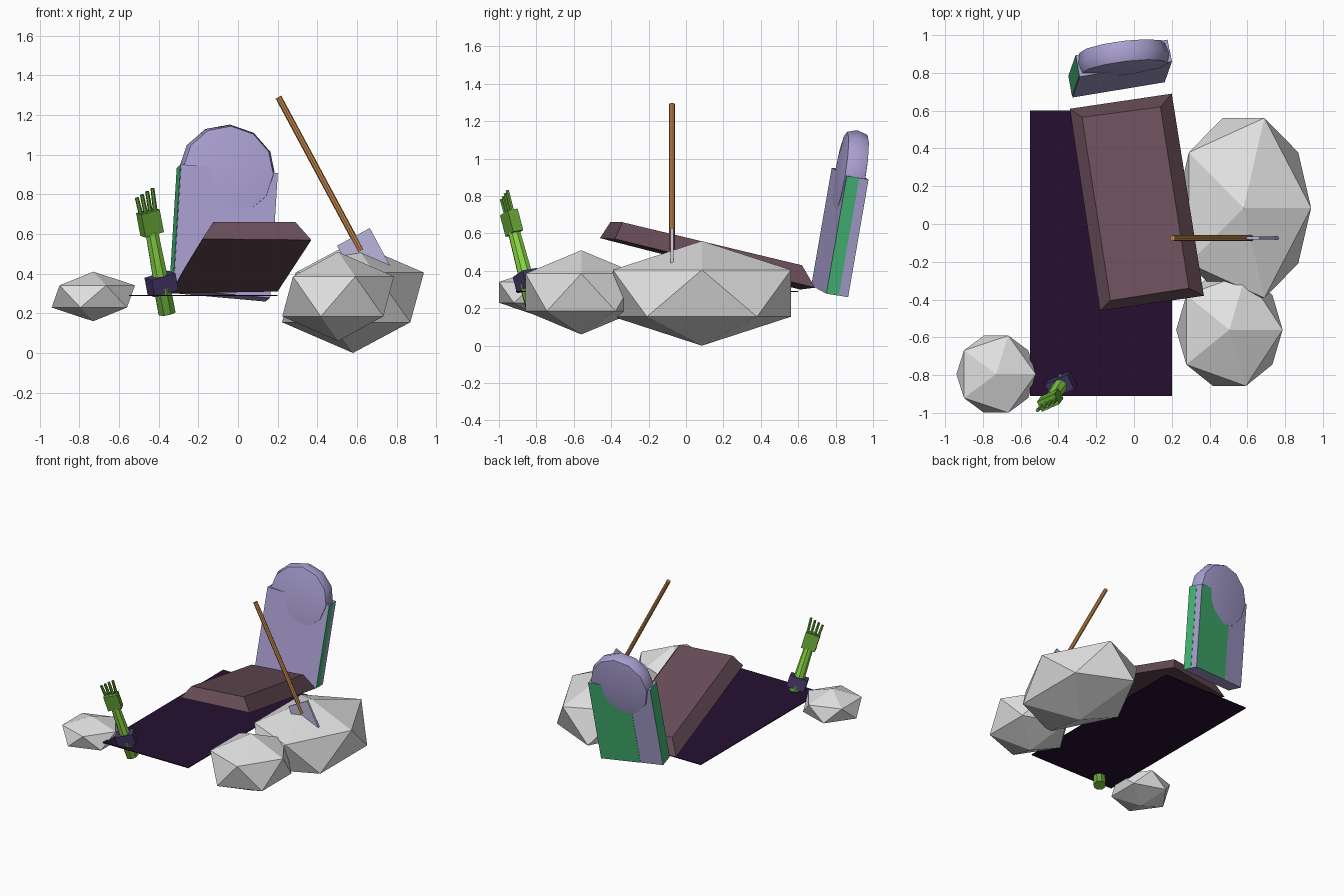
import bpy, bmesh, math
from mathutils import Matrix, Vector

if "Cube" in bpy.data.objects:
    bpy.data.objects.remove(bpy.data.objects["Cube"])


def material(name, rgb):
    m = bpy.data.materials.new(name)
    m.diffuse_color = (*rgb, 1)
    m.use_nodes = True
    m.node_tree.nodes["Principled BSDF"].inputs["Base Color"].default_value = m.diffuse_color
    return m


ROCK = material("pale grey rock", (0.75, 0.75, 0.75))
STONE = material("lilac stone", (0.40, 0.35, 0.64))
MOSS = material("moss green", (0.06, 0.47, 0.18))
WOOD = material("plum wood", (0.144, 0.077, 0.10))
SOIL = material("dark soil", (0.019, 0.005, 0.031))
HANDLE = material("tan handle", (0.56, 0.25, 0.07))
STEEL = material("pale steel", (0.50, 0.47, 0.72))
CLOTH = material("purple cloth", (0.06, 0.04, 0.14))
SKIN = material("bright green skin", (0.26, 0.70, 0.06))
SKIN_DARK = material("dark green skin", (0.14, 0.39, 0.04))


def frame(origin, x, z):
    """Matrix with the given local z, and local x as near as possible to x."""
    z = Vector(z).normalized()
    y = z.cross(Vector(x)).normalized()
    x = y.cross(z)
    m = Matrix((x, y, z)).transposed().to_4x4()
    m.translation = origin
    return m


def finish(name, bm, mat, matrix=Matrix(), smooth=None):
    bmesh.ops.recalc_face_normals(bm, faces=bm.faces)
    me = bpy.data.meshes.new(name)
    bm.to_mesh(me)
    bm.free()
    me.transform(matrix)
    me.materials.append(mat)
    ob = bpy.data.objects.new(name, me)
    bpy.context.collection.objects.link(ob)
    if smooth:
        bpy.ops.object.select_all(action='DESELECT')
        ob.select_set(True)
        bpy.context.view_layer.objects.active = ob
        bpy.ops.object.shade_smooth_by_angle(angle=math.radians(smooth))
    return ob


def box(name, size, centre, matrix, mat):
    bm = bmesh.new()
    bmesh.ops.create_cube(bm, size=1)
    m = matrix @ Matrix.Translation(centre) @ Matrix.Diagonal((*size, 1))
    return finish(name, bm, mat, m)


def tube(name, r1, r2, z1, z2, sides, matrix, mat):
    bm = bmesh.new()
    bmesh.ops.create_cone(bm, cap_ends=True, segments=sides, radius1=r1,
                          radius2=r2, depth=z2 - z1)
    return finish(name, bm, mat, matrix @ Matrix.Translation((0, 0, (z1 + z2) / 2)), 30)


# Soil sheet
box("soil", (0.75, 1.51, 0.006), (-0.175, -0.155, 0.29), Matrix(), SOIL)

# Rocks: squashed icosahedra
for name, c, r in (("large_rock", (0.58, 0.085, 0.28), (0.40, 0.56, 0.28)),
                   ("front_rock", (0.505, -0.56, 0.285), (0.315, 0.35, 0.225)),
                   ("left_rock", (-0.73, -0.795, 0.285), (0.235, 0.24, 0.125))):
    bm = bmesh.new()
    bmesh.ops.create_icosphere(bm, subdivisions=1, radius=1)
    finish(name, bm, ROCK, Matrix.Translation(c) @ Matrix.Diagonal((*r, 1)))

# Coffin lid: tilted slab with sloping sides
rings = [[(-0.34, 0.61, 0.30), (0.20, 0.69, 0.31), (0.37, -0.38, 0.57), (-0.18, -0.46, 0.575)],
         [(-0.275, 0.565, 0.42), (0.14, 0.62, 0.43), (0.29, -0.34, 0.66), (-0.125, -0.405, 0.66)]]
bm = bmesh.new()
low, top = [[bm.verts.new(p) for p in ring] for ring in rings]
bm.faces.new(low)
bm.faces.new(top)
for i in range(4):
    j = (i + 1) % 4
    bm.faces.new((low[i], low[j], top[j], top[i]))
finish("coffin_lid", bm, WOOD)

# Gravestone block, in its leaning frame (origin at front bottom middle)
W, T, H = 0.494, 0.118, 0.64
lean = frame((-0.0825, 0.71, 0.30), (0.98, 0.16, -0.10), (0.06, 0.17, 0.98))
box("gravestone", (W, T, H), (0, T / 2, H / 2), lean, STONE)

# Moss plates on the left, right and back of the block
P = 0.004
box("moss_left", (P, T * 0.94, H), (-W / 2, T * 0.53, H / 2), lean, MOSS)
box("moss_right", (P, T * 0.58, H), (W / 2, T * 0.29, H / 2), lean, MOSS)
box("moss_back", (W * 0.64, P, H), (W * 0.18, T, H / 2), lean, MOSS)

# Rounded head of the gravestone: a thick faceted disc, half sunk in the block
R = 0.246
profile = [(-0.066, 0), (-0.062, 0.62), (-0.052, 0.93), (0, 1),
           (0.058, 0.93), (0.068, 0.62), (0.072, 0)]
bm = bmesh.new()
line = [bm.verts.new((r * R, y, 0)) for y, r in profile]
edges = [bm.edges.new(pair) for pair in zip(line, line[1:])]
bmesh.ops.spin(bm, geom=line + edges, axis=(0, 1, 0), cent=(0, 0, 0),
               angle=2 * math.pi, steps=10 + 2)
bmesh.ops.remove_doubles(bm, verts=bm.verts, dist=0.0005)
finish("gravestone_head", bm, STONE,
       lean @ Matrix.Translation((0, T / 2, H - 0.01)) @ Matrix.Rotation(math.radians(-3), 4, 'Z'), 60)

# Shovel: local z runs up the handle
shovel = frame((0.62, -0.075, 0.515), (0.88, 0, 0.472), (-0.472, 0, 0.88))
tube("shovel_handle", 0.016, 0.016, 0, 0.88, 8, shovel, HANDLE)
box("shovel_blade", (0.188, 0.016, 0.22), (0, 0, -0.03), shovel, STEEL)

# Arm reaching out of the soil: local z runs along the forearm
arm = frame((-0.36, -0.815, 0.21), (0.906, 0.42, 0.2), (-0.075, -0.105, 0.40))
tube("lower_arm", 0.046, 0.046, -0.01, 0.13, 8, arm, SKIN_DARK)
box("cuff", (0.135, 0.085, 0.09), (0, 0, 0.145), arm, CLOTH)
tube("forearm", 0.041, 0.034, 0.16, 0.42, 8, arm, SKIN)
box("palm", (0.105, 0.06, 0.12), (0, 0, 0.47), arm, SKIN_DARK)
for i in range(4):
    s = i - 1.5
    tip = 0.615 + 0.008 * i
    finger = arm @ Matrix.Translation((s * 0.026, 0, 0.5)) @ Matrix.Rotation(math.radians(2.5 * s), 4, 'Y')
    tube(f"finger_{i + 1}", 0.012, 0.010, 0, tip - 0.5, 6, finger, SKIN_DARK)
